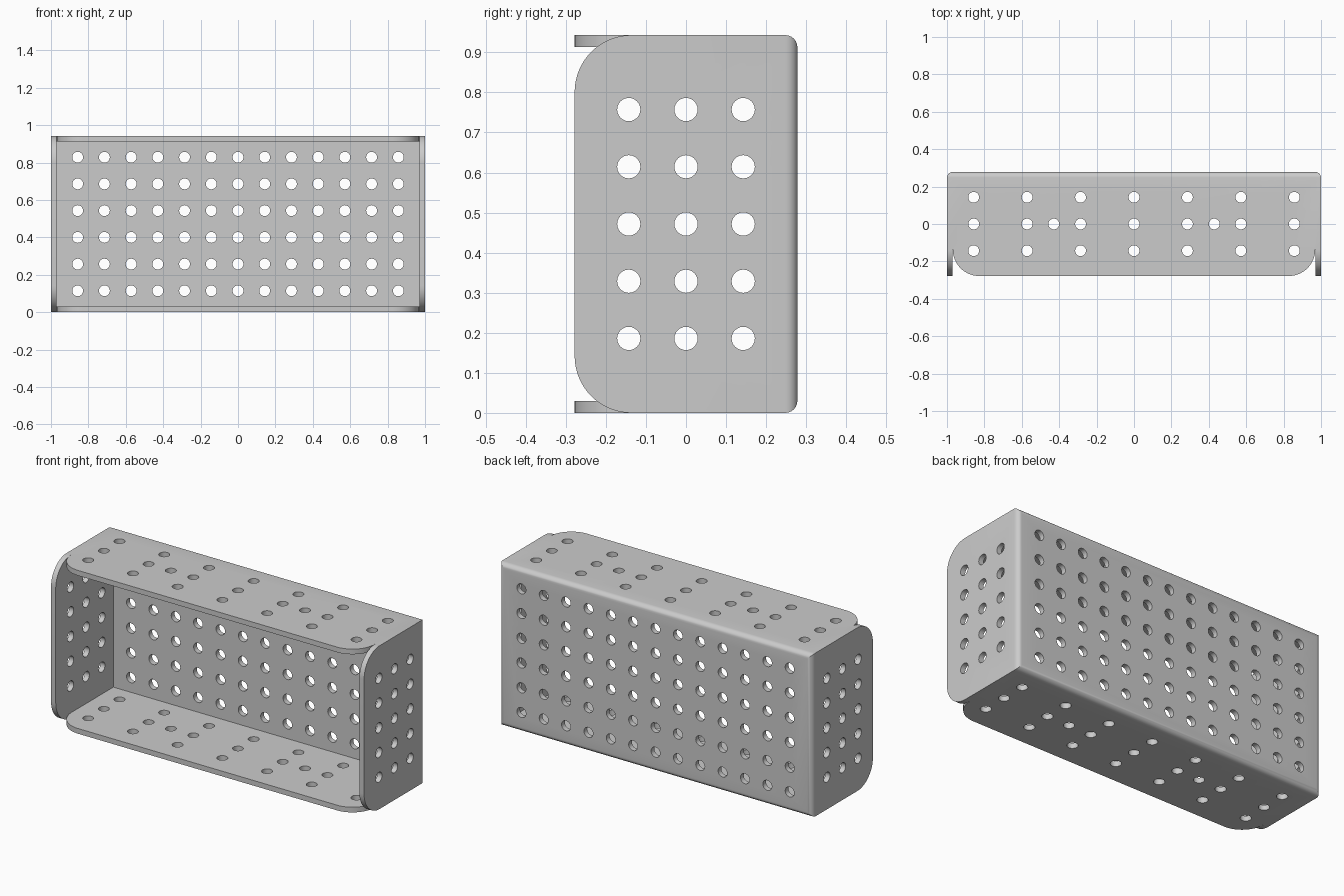
import bpy, bmesh
from math import sin, cos, pi
from mathutils import Matrix, Vector

if "Cube" in bpy.data.objects:
    bpy.data.objects.remove(bpy.data.objects["Cube"])

W, D, H = 1.0, 0.278, 0.943     # half width, half depth, height
T, R, P = 0.03, 0.029, 1 / 7    # sheet thickness, hole radius, hole pitch
C = 0.142                       # front corner radius
MID = H / 2


def finish(bm, name):
    bmesh.ops.recalc_face_normals(bm, faces=bm.faces)
    me = bpy.data.meshes.new(name)
    bm.to_mesh(me)
    bm.free()
    ob = bpy.data.objects.new(name, me)
    bpy.context.collection.objects.link(ob)
    return ob


def cut(ob, cutter):
    m = ob.modifiers.new("cut", 'BOOLEAN')
    m.operation, m.solver, m.object = 'DIFFERENCE', 'EXACT', cutter
    bpy.context.view_layer.objects.active = ob
    bpy.ops.object.modifier_apply(modifier=m.name)
    bpy.data.objects.remove(cutter)


def prism(bm, points, offset):
    face = bm.faces.new([bm.verts.new(p) for p in points])
    ext = bmesh.ops.extrude_face_region(bm, geom=[face])
    bmesh.ops.translate(bm, vec=offset, verts=[v for v in ext["geom"] if isinstance(v, bmesh.types.BMVert)])


def corner(u, v, su, sv):
    # outside of a rounded corner at (u, v); su, sv point outward
    pts = [(u + su * C * (cos(a) - 1), v + sv * C * (sin(a) - 1))
           for a in [i * pi / 32 for i in range(17)]]
    return pts


# Folded sheet: box with rounded back bends, hollowed from the front
bm = bmesh.new()
bmesh.ops.create_cube(bm, size=1, matrix=Matrix.Translation((0, 0, MID)) @ Matrix.Diagonal((2 * W, 2 * D, H, 1)))
back = [e for e in bm.edges if all(v.co.y > 0 for v in e.verts)]
bmesh.ops.bevel(bm, geom=back, offset=T, segments=6, profile=0.5, affect='EDGES')
bm.normal_update()
front = [f for f in bm.faces if f.normal.y < -0.9]
bmesh.ops.inset_region(bm, faces=front, thickness=T, use_even_offset=True)
ext = bmesh.ops.extrude_face_region(bm, geom=front)
bmesh.ops.translate(bm, vec=(0, 2 * D - T, 0), verts=[v for v in ext["geom"] if isinstance(v, bmesh.types.BMVert)])
bmesh.ops.delete(bm, geom=[f for f in front if f.is_valid], context='FACES_ONLY')
box = finish(bm, "perforated_box")

# Rounded front corners of the side walls
bm = bmesh.new()
for sx in (-1, 1):
    for z, sz in ((0, -1), (H, 1)):
        pts = corner(-D, z, -1, sz)
        pts = [(-D - .05, pts[0][1])] + pts + [(pts[-1][0], z + sz * .05), (-D - .05, z + sz * .05)]
        prism(bm, [(sx * (W - T - .001), y, q) for y, q in pts], (sx * .1, 0, 0))
cut(box, finish(bm, "side_corner_cutter"))

# Rounded front corners of the top and bottom walls
bm = bmesh.new()
for sx in (-1, 1):
    u = sx * (W - T - .001)
    e = sx * (W - T - .0005)
    for z, sz in ((T + .001, -1), (H - T - .001, 1)):
        pts = corner(u, -D, sx, -1)
        pts = [(e, pts[0][1])] + pts + [(pts[-1][0], -D - .05), (e, -D - .05)]
        prism(bm, [(x, y, z) for x, y in pts], (0, 0, sz * .1))
cut(box, finish(bm, "top_corner_cutter"))

# Hole pattern
holes = []
for i in range(-6, 7):
    for k in range(6):
        holes.append(((i * P, D, MID + (k - 2.5) * P), 'Y'))
for s in (-1, 1):
    for j in (-1, 0, 1):
        for k in range(-2, 3):
            holes.append(((s * W, j * P, MID + k * P), 'X'))
        for i in (-6, -4, -2, 0, 2, 4, 6):
            holes.append(((i * P, j * P, MID + s * MID), 'Z'))
    for i in (-3, 3):
        holes.append(((i * P, 0, MID + s * MID), 'Z'))
bm = bmesh.new()
turn = {'X': Matrix.Rotation(pi / 2, 4, 'Y'), 'Y': Matrix.Rotation(pi / 2, 4, 'X'), 'Z': Matrix.Identity(4)}
for pos, axis in holes:
    bmesh.ops.create_cone(bm, cap_ends=True, segments=24, radius1=R, radius2=R, depth=0.12,
                          matrix=Matrix.Translation(Vector(pos)) @ turn[axis])
cut(box, finish(bm, "hole_cutter"))

bpy.ops.object.select_all(action='DESELECT')
box.select_set(True)
bpy.context.view_layer.objects.active = box
bpy.ops.object.shade_smooth_by_angle(angle=0.5)
